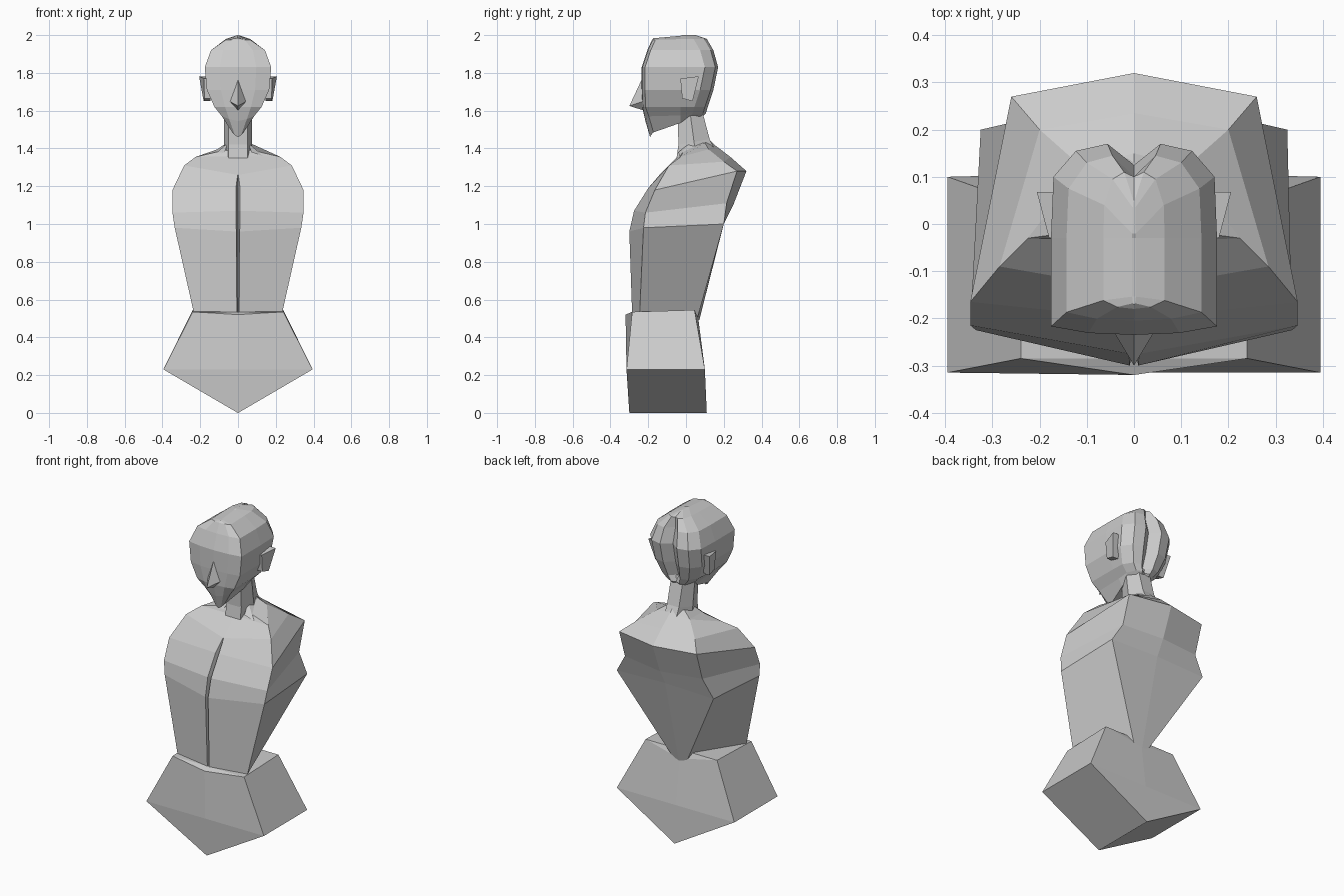
import bpy, bmesh

stone = bpy.data.materials.new("light_grey_stone")
stone.diffuse_color = (0.6, 0.6, 0.6, 1)


def make(name, verts, faces):
    """Flat shaded object with outward normals."""
    me = bpy.data.meshes.new(name)
    me.from_pydata(verts, [], faces)
    bm = bmesh.new()
    bm.from_mesh(me)
    bmesh.ops.remove_doubles(bm, verts=bm.verts, dist=0.0005)
    bmesh.ops.recalc_face_normals(bm, faces=bm.faces)
    bm.to_mesh(me)
    bm.free()
    me.materials.append(stone)
    ob = bpy.data.objects.new(name, me)
    bpy.context.collection.objects.link(ob)
    return ob


def loft(name, halves):
    """Mirror half rings (front centre to back centre) and skin them."""
    rings = [h + [(-x, y, z) for x, y, z in reversed(h[1:-1])] for h in halves]
    n = len(rings[0])
    verts = [v for r in rings for v in r]
    faces = [(k * n + i, k * n + (i + 1) % n, (k + 1) * n + (i + 1) % n, (k + 1) * n + i)
             for k in range(len(rings) - 1) for i in range(n)]
    # End caps as strips across the mirror line
    m = len(halves[0]) - 1
    for base in (0, (len(rings) - 1) * n):
        for i in range(m):
            a, b = base + i, base + i + 1
            c, d = base + (n - i - 1) % n, base + (n - i) % n
            faces.append(tuple(dict.fromkeys((a, b, c, d))))
    return make(name, verts, faces)


# Plinth: pentagonal block running front to back
loft("plinth", [
    [(0, -.30, .0), (0.001, -.30, .0), (0.001, .11, .0), (0, .11, .0)],
    [(0, -.315, .23), (.395, -.315, .23), (.395, .10, .23), (0, .10, .23)],
    [(0, -.32, .52), (.24, -.285, .535), (.24, .045, .545), (0, .065, .50)],
])

# Torso: slit depth, slit half width, then front, shoulder, back corner, back centre
torso = [
    (.03, .006, (-.285, .52), (.235, -.245, .535), (.05, .06, .50), (.07, .49)),
    (.05, .009, (-.30, .96), (.335, -.225, .98), (.325, .20, 1.0), (.20, 1.01)),
    (.05, .011, (-.275, 1.07), (.347, -.215, 1.06), (.26, .215, 1.11), (.25, 1.10)),
    (.04, .011, (-.20, 1.19), (.347, -.165, 1.18), (.26, .27, 1.28), (.32, 1.28)),
    (.0, .002, (-.14, 1.26), (.285, -.09, 1.31), (.20, .20, 1.33), (.235, 1.355)),
    (.0, .002, (-.04, 1.36), (.225, -.03, 1.355), (.11, .12, 1.395), (.15, 1.42)),
    (.0, .002, (-.04, 1.39), (.075, -.01, 1.39), (.06, .10, 1.43), (.13, 1.44)),
]
loft("torso", [[(0, f[0] + d, f[1]), (w, *f), s, b, (0, *c)] for d, w, f, s, b, c in torso])

# Neck: angular column, leaning forward
loft("neck", [
    [(0, yf, zf), (.05, yf, zf), (.075, (yf + yb) / 2, (zf + zb) / 2), (.04, yb, zb), (0, yb, zb)]
    for yf, zf, yb, zb in ((-.05, 1.35, .15, 1.40), (-.04, 1.42, .125, 1.45), (-.045, 1.62, .08, 1.62))])

# Collar folds rising beside the neck
for side in (-1, 1):
    v = [(.07, -.04, 1.38), (.13, -.035, 1.36), (.12, .11, 1.385), (.055, .02, 1.43), (.055, .10, 1.43)]
    make("collar_left" if side < 0 else "collar_right", [(side * x, y, z) for x, y, z in v],
         [(0, 1, 3), (1, 2, 4, 3), (0, 3, 4), (0, 4, 2, 1)])

# Head: front height, back height, half width, front y, back y
head = [(1.46, 1.56, .03, -.19, .08), (1.545, 1.585, .085, -.215, .105),
        (1.62, 1.62, .125, -.232, .115), (1.71, 1.71, .165, -.235, .145),
        (1.83, 1.83, .176, -.235, .17), (1.92, 1.92, .143, -.205, .145),
        (1.975, 1.98, .065, -.18, .11), (1.985, 2.0, .004, -.172, .05)]
rings = []
for i, (zf, zb, w, yf, yb) in enumerate(head):
    zm = zf + (zb - zf) * .75
    back = max(w, .06) if i == 0 else w
    notch = .045 if 1 < i < 6 else .01
    rings.append([(0, yf, zf), (w * .55, yf + .004, zf + (.01 if i < 2 else 0)),
                  (w, yf + .018, zf + (.025 if i < 2 else 0)), (back, -.03, zm),
                  (back * .97, yb - .07, zb), (back * .7, yb - .015, zb),
                  (back * .32, yb, zb), (0, yb - notch, zb)])
loft("head", rings)

# Nose: pointed wedge with flared base
make("nose", [(0, -.30, 1.625), (0, -.232, 1.77), (-.045, -.225, 1.65), (.045, -.225, 1.65),
              (0, -.22, 1.60)], [(0, 1, 2), (0, 3, 1), (0, 2, 4), (0, 4, 3), (1, 3, 4, 2)])

# Ears: tapered slabs flaring outwards to the back
for side in (-1, 1):
    outline = [(-.03, 1.77, .18), (.068, 1.782, .206), (.035, 1.65, .182), (-.02, 1.665, .178)]
    v = [(side * x, y, z) for y, z, x in outline] + [(side * .145, y, z) for y, z, x in outline]
    make("ear_left" if side < 0 else "ear_right", v,
         [(0, 1, 2, 3), (4, 5, 6, 7)] + [(i, (i + 1) % 4, 4 + (i + 1) % 4, 4 + i) for i in range(4)])
